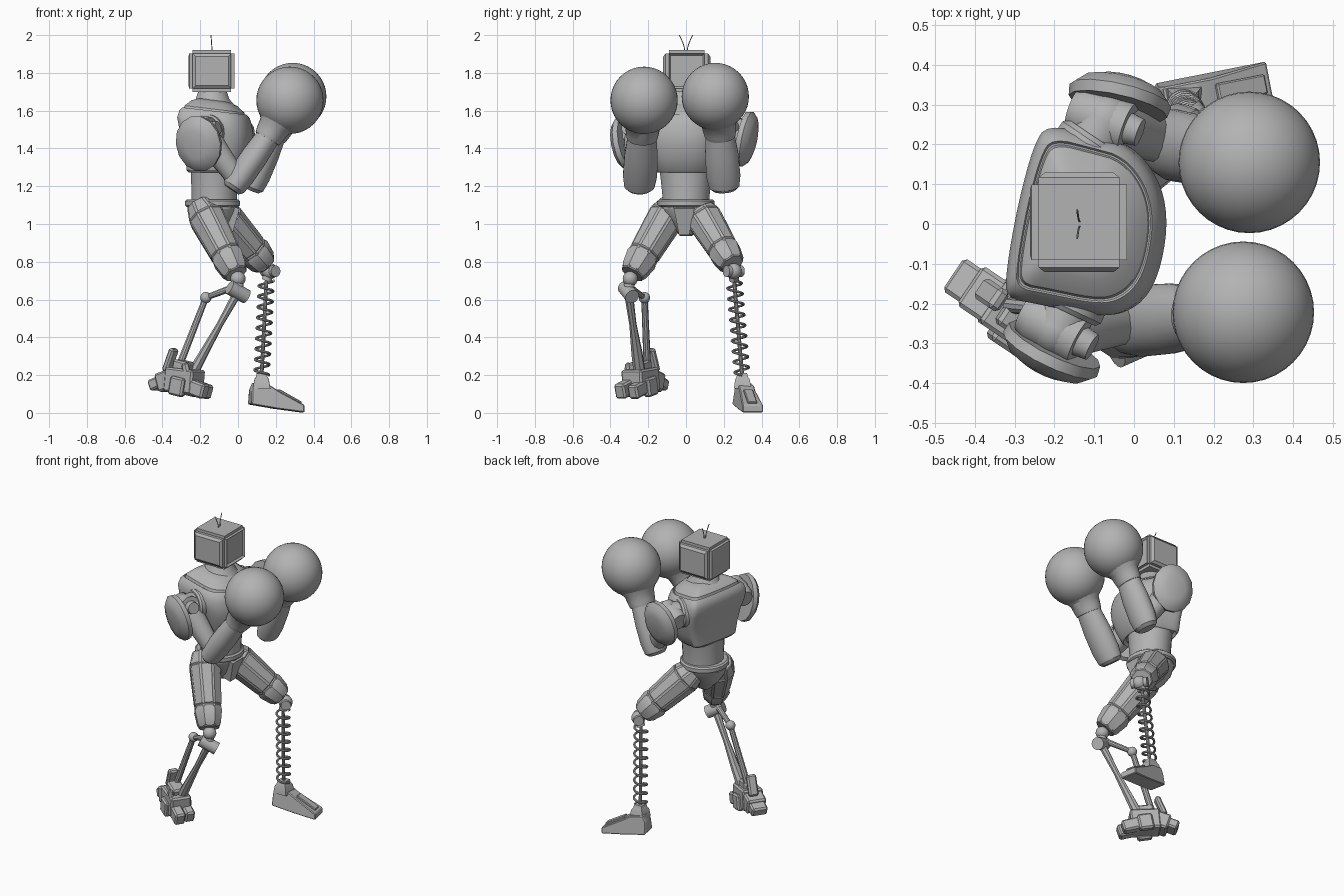
import bpy, bmesh, math
from mathutils import Vector, Matrix

if "Cube" in bpy.data.objects:
    bpy.data.objects.remove(bpy.data.objects["Cube"])

grey = bpy.data.materials.new("plain grey")
grey.use_nodes = True
grey.diffuse_color = (0.45, 0.45, 0.45, 1)
grey.node_tree.nodes["Principled BSDF"].inputs["Base Color"].default_value = (0.45, 0.45, 0.45, 1)
parts = []


def finish(name, bm):
    bmesh.ops.recalc_face_normals(bm, faces=bm.faces)
    me = bpy.data.meshes.new(name)
    bm.to_mesh(me)
    bm.free()
    me.materials.append(grey)
    ob = bpy.data.objects.new(name, me)
    bpy.context.collection.objects.link(ob)
    parts.append(ob)
    return ob


def skin(name, rings, panel=None, bevel=0):
    """Join rings of points into a closed body, with optional raised panels."""
    bm = bmesh.new()
    vs = [[bm.verts.new(p) for p in r] for r in rings]
    n = len(vs[0])
    sides = [bm.faces.new((a[i], a[(i + 1) % n], b[(i + 1) % n], b[i]))
             for a, b in zip(vs, vs[1:]) for i in range(n)]
    bm.faces.new(vs[0])
    bm.faces.new(vs[-1])
    bmesh.ops.recalc_face_normals(bm, faces=bm.faces)
    if panel:
        bmesh.ops.inset_individual(bm, faces=sides, thickness=panel[0], depth=panel[1])
    if bevel:
        bmesh.ops.bevel(bm, geom=bm.edges[:], offset=bevel, segments=1, affect='EDGES')
    return finish(name, bm)


def loft(name, p0, p1, secs, n=24, panel=None):
    """Sections (t, radius, radius) placed along the line from p0 to p1."""
    p0, p1 = Vector(p0), Vector(p1)
    d = (p1 - p0).normalized()
    h = Vector((1, 0, 0) if abs(d.z) > 0.9 else (0, 0, 1))
    u = (h - d * h.dot(d)).normalized()
    v = d.cross(u)
    k = 1 / math.cos(math.pi / n)
    angs = [2 * math.pi * (i + 0.5) / n for i in range(n)]
    return skin(name, [[p0.lerp(p1, t) + u * (a * k * math.cos(g)) + v * (b * k * math.sin(g))
                        for g in angs] for t, a, b in secs], panel)


def rod(name, p0, p1, r0, r1=None, n=16):
    r1 = r1 or r0
    return loft(name, p0, p1, [(0, r0, r0), (1, r1, r1)], n)


def ball(name, c, r, seg=24):
    bm = bmesh.new()
    bmesh.ops.create_uvsphere(bm, u_segments=seg, v_segments=seg // 2, radius=r,
                              matrix=Matrix.Translation(c))
    return finish(name, bm)


def block(name, c, size, yaw=0, pitch=0, bevel=0.008):
    bm = bmesh.new()
    m = (Matrix.Translation(c) @ Matrix.Rotation(yaw, 4, 'Z') @ Matrix.Rotation(pitch, 4, 'Y')
         @ Matrix.Diagonal((*size, 1)))
    bmesh.ops.create_cube(bm, size=1, matrix=m)
    bmesh.ops.bevel(bm, geom=bm.edges[:], offset=bevel, segments=1, affect='EDGES')
    return finish(name, bm)


def wire(name, pts, r):
    cu = bpy.data.curves.new(name, 'CURVE')
    cu.dimensions = '3D'
    cu.bevel_depth, cu.bevel_resolution, cu.use_fill_caps = r, 2, True
    sp = cu.splines.new('POLY')
    sp.points.add(len(pts) - 1)
    for q, p in zip(sp.points, pts):
        q.co = (*p, 1)
    ob = bpy.data.objects.new(name, cu)
    bpy.context.collection.objects.link(ob)
    bpy.ops.object.select_all(action='DESELECT')
    ob.select_set(True)
    bpy.context.view_layer.objects.active = ob
    bpy.ops.object.convert(target='MESH')
    ob = bpy.context.object
    ob.data.materials.clear()
    ob.data.materials.append(grey)
    parts.append(ob)


# Head: chamfered box with a recessed screen and raised side panels
bm = bmesh.new()
bmesh.ops.create_cube(bm, size=1, matrix=Matrix.Translation((-0.138, 0.004, 1.81))
                      @ Matrix.Diagonal((0.24, 0.226, 0.22, 1)))
bmesh.ops.bevel(bm, geom=bm.edges[:], offset=0.018, segments=2, affect='EDGES')
bm.normal_update()
for axis, thick, depth in ((Vector((1, 0, 0)), 0.014, -0.012), (Vector((0, 1, 0)), 0.022, 0.012),
                           (Vector((0, -1, 0)), 0.022, 0.012), (Vector((-1, 0, 0)), 0.02, 0.004)):
    f = max(bm.faces, key=lambda f: f.calc_area() * (f.normal.dot(axis) > 0.99))
    bmesh.ops.inset_individual(bm, faces=[f], thickness=thick, depth=depth)
finish("head", bm)
for s in (1, -1):
    wire("antenna", [(-0.137 - 0.006 * t, s * (0.006 + 0.03 * t ** 1.6), 1.915 + 0.085 * t)
                     for t in (0, 0.25, 0.5, 0.75, 1)], 0.0025)

# Neck, waist and belt
loft("neck", (-0.135, 0, 1.58), (-0.135, 0, 1.73),
     [(0, 0.15, 0.14), (0.3, 0.12, 0.115), (0.55, 0.088, 0.085), (1, 0.066, 0.066)])
loft("waist", (-0.125, 0, 1.08), (-0.125, 0, 1.32),
     [(0, 0.122, 0.125), (0.3, 0.12, 0.125), (0.7, 0.124, 0.135), (1, 0.126, 0.145)])
loft("belt", (-0.135, 0, 1.09), (-0.135, 0, 1.13),
     [(0, 0.135, 0.14), (0.2, 0.145, 0.15), (0.8, 0.145, 0.15), (1, 0.135, 0.14)])

# Chest: D-shaped outline, turned slightly, narrowing to the waist and stepping at the collar
outline = [(-0.22, 0.255), (-0.1, 0.225), (-0.01, 0.2), (0.055, 0.12), (0.08, 0.02), (0.065, -0.1),
           (0.03, -0.185), (-0.03, -0.23), (-0.1, -0.235), (-0.24, -0.205), (-0.325, -0.19),
           (-0.325, -0.12), (-0.295, 0.05), (-0.255, 0.2)]
centre = Vector((-0.125, 0))


def smooth_loop(pts):
    """Two rounds of corner cutting."""
    for _ in range(2):
        pts = [a.lerp(b, t) for a, b in zip(pts, pts[1:] + pts[:1]) for t in (0.25, 0.75)]
    return pts


loop = smooth_loop([Vector(p) for p in outline])
skin("chest", [[(*(centre.lerp(p, s) + Vector((dx, 0))), z + 0.35 * (z - 1.27) * (centre.x - p.x) * s)
                for p in loop] for z, s, dx in
               ((1.29, 0.62, 0), (1.272, 0.68, 0), (1.285, 0.74, 0), (1.35, 0.83, 0.015),
                (1.43, 0.92, 0.02), (1.49, 0.98, 0.01), (1.545, 0.985, 0), (1.58, 0.93, 0),
                (1.598, 0.85, 0), (1.592, 0.83, 0), (1.592, 0.81, 0), (1.608, 0.79, 0),
                (1.64, 0.6, 0), (1.655, 0.4, 0))])

# Arms: shoulder joint, pad, upper arm, forearm and round glove
arms = {
    "right": dict(joint=(-0.19, -0.265, 1.49), turn=(0.085, -0.045, 0.02), pad=(-0.21, -0.325, 1.425),
                  out=(-0.42, -0.87, -0.2), elbow=(0.0, -0.245, 1.23), wrist=(0.165, -0.232, 1.47),
                  glove=(0.275, -0.222, 1.655)),
    "left": dict(joint=(-0.07, 0.26, 1.5), turn=(0.085, -0.03, 0.02), pad=(-0.035, 0.32, 1.45),
                 out=(0.22, 0.95, -0.2), elbow=(0.09, 0.2, 1.23), wrist=(0.195, 0.18, 1.48),
                 glove=(0.29, 0.155, 1.675))}
for side, a in arms.items():
    j, t, pad, out = (Vector(a[k]) for k in ("joint", "turn", "pad", "out"))
    e, w, g = (Vector(a[k]) for k in ("elbow", "wrist", "glove"))
    ball(side + "_shoulder_ball", j, 0.07)
    loft(side + "_shoulder_drum", j - t, j + t,
         [(0, 0.05, 0.05), (0.15, 0.065, 0.065), (0.82, 0.065, 0.065), (0.82, 0.04, 0.04), (1, 0.035, 0.035)])
    loft(side + "_shoulder_socket", (-0.14, j.y * 0.6, j.z), j,
         [(0, 0.09, 0.09), (0.5, 0.09, 0.09), (0.6, 0.08, 0.08), (0.6, 0.07, 0.07), (1, 0.07, 0.07)])
    loft(side + "_shoulder_pad", pad - out * 0.025, pad + out * 0.045,
         [(0, 0.125, 0.108), (0, 0.142, 0.124), (0.4, 0.147, 0.128), (0.8, 0.12, 0.1),
          (1, 0.075, 0.06)], 14)
    loft(side + "_upper_arm", j, e, [(0, 0.06, 0.06), (0.3, 0.068, 0.068), (0.8, 0.055, 0.055),
                                     (1, 0.055, 0.055)], 12)
    loft(side + "_forearm", e, w, [(-0.2, 0.045, 0.06), (-0.13, 0.062, 0.08), (0.1, 0.07, 0.09),
                                   (0.55, 0.07, 0.088), (1, 0.062, 0.075)])
    loft(side + "_glove_cuff", w, g, [(-0.1, 0.07, 0.08), (0.03, 0.077, 0.086), (0.25, 0.085, 0.092),
                                      (0.5, 0.13, 0.13)])
    ball(side + "_glove", g, 0.178, 40)

# Pelvis and crotch plate
loft("pelvis", (-0.12, 0, 0.94), (-0.135, 0, 1.1),
     [(0, 0.05, 0.035), (0.35, 0.095, 0.07), (0.75, 0.128, 0.12), (1, 0.135, 0.135)], 12)
loft("crotch_plate", (-0.06, -0.01, 0.95), (-0.02, -0.01, 1.09),
     [(0, 0.03, 0.028), (0.5, 0.03, 0.04), (1, 0.03, 0.055)], 4)

# Thighs: faceted, with long raised armour panels
hips = {"right": ((-0.185, -0.085, 1.07), (-0.01, -0.285, 0.735)),
        "left": ((-0.09, 0.085, 1.05), (0.145, 0.245, 0.785))}
for side, (h, k) in hips.items():
    loft(side + "_thigh", h, k, [(-0.1, 0.065, 0.065), (0.1, 0.09, 0.088), (0.68, 0.077, 0.075),
                                 (1, 0.058, 0.056)], 8, panel=(0.009, 0.005))
    hv, kv = Vector(h), Vector(k)
    loft(side + "_knee_guard", hv.lerp(kv, 0.72), hv.lerp(kv, 0.98),
         [(0, 0.08, 0.077), (0.15, 0.084, 0.081), (0.85, 0.071, 0.069), (1, 0.062, 0.06)], 8)

# Left lower leg: knee ball, coil spring around a rod
knee, ankle = Vector((0.17, 0.253, 0.75)), Vector((0.125, 0.297, 0.2))
ball("left_knee_ball", knee, 0.042)
rod("left_knee_axle", knee - Vector((0.03, -0.04, 0)), knee + Vector((0.03, -0.04, 0)), 0.03)
top = Vector((0.15, 0.255, 0.7))
rod("left_knee_stem", knee, top, 0.026)
rod("left_shin_rod", top, ankle, 0.01, n=10)
turns, steps = 9, 20
wire("left_shin_spring", [top.lerp(ankle, i / (turns * steps)) + Vector(
    (0.039 * math.cos(2 * math.pi * i / steps), 0.039 * math.sin(2 * math.pi * i / steps), 0))
    for i in range(turns * steps + 1)], 0.007)

# Left foot: side profile swept across its width, with a strip along the top
loft("left_ankle", (0.125, 0.3, 0.13), (0.125, 0.297, 0.21),
     [(0, 0.046, 0.046), (0.6, 0.038, 0.038), (0.75, 0.03, 0.03), (1, 0.026, 0.026)], 4)
profile = [(-0.135, 0.045), (-0.132, 0.12), (-0.115, 0.16), (-0.03, 0.145), (0.01, 0.118),
           (0.15, 0.042), (0.15, 0.002), (0.0, 0.022)]
yaw = Matrix.Translation((0.195, 0.325, 0)) @ Matrix.Rotation(math.radians(11), 4, 'Z')
skin("left_foot", [[yaw @ Vector((x, y * (1.0 if z < 0.1 else 0.75), z)) for x, z in profile]
                   for y in (-0.056, 0.056)], bevel=0.005)
block("left_foot_strip", (0.27, 0.34, 0.086), (0.14, 0.05, 0.016), math.radians(11), math.radians(29), 0.004)

# Right lower leg: knee joint and two linked rods
kr, drum, heel = Vector((0.0, -0.295, 0.71)), Vector((0.0, -0.305, 0.64)), Vector((-0.17, -0.22, 0.61))
ball("right_knee_ball", kr, 0.04)
rod("right_knee_stem", kr, drum, 0.028)
rod("right_knee_drum", drum - Vector((0.045, 0.02, -0.025)), drum + Vector((0.045, 0.02, -0.025)), 0.038)
ball("right_link_ball", heel, 0.03)
rod("right_link", drum + Vector((-0.01, 0, 0.03)), heel, 0.018, 0.014, 10)
rod("right_rear_rod", heel, (-0.31, -0.205, 0.25), 0.016, 0.019, 10)
loft("right_front_rod", drum, (-0.24, -0.245, 0.21),
     [(0, 0.022, 0.022), (0.4, 0.016, 0.018), (0.75, 0.022, 0.028), (1, 0.028, 0.03)], 8)

# Right foot: stepped claw running from the rear block to the front toes
fc, along = Vector((-0.285, -0.24, 0)), Vector((0.83, -0.56, 0))
across, turn = Vector((0.56, 0.83, 0)), math.atan2(-0.56, 0.83)
for name, s, q, z, size, pitch in (
        ("body", 0.0, 0, 0.17, (0.18, 0.13, 0.13), 0.1),
        ("ankle", 0.0, 0, 0.23, (0.11, 0.085, 0.09), 0.2),
        ("collar", -0.095, 0.01, 0.28, (0.035, 0.06, 0.13), 0.4),
        ("rear_step", -0.1, 0, 0.17, (0.09, 0.12, 0.1), -0.3),
        ("rear_toe", -0.165, 0, 0.155, (0.07, 0.1, 0.06), -0.35),
        ("front_toe_a", 0.08, 0.04, 0.125, (0.12, 0.06, 0.075), 0.3),
        ("front_toe_b", 0.095, -0.03, 0.13, (0.13, 0.065, 0.08), 0.3),
        ("side_toe_a", 0.0, 0.062, 0.14, (0.09, 0.045, 0.1), 0.2),
        ("side_toe_b", 0.0, -0.062, 0.14, (0.09, 0.045, 0.1), 0.2),
        ("side_fin", 0.05, -0.05, 0.22, (0.04, 0.03, 0.09), -0.3)):
    c = fc + along * s + across * q
    block("right_foot_" + name, (c.x, c.y, z), size, turn, pitch, 0.01)

# Smooth shading with sharp edges kept
bpy.ops.object.select_all(action='DESELECT')
for ob in parts:
    ob.select_set(True)
bpy.context.view_layer.objects.active = parts[0]
bpy.ops.object.shade_smooth_by_angle(angle=math.radians(30))
